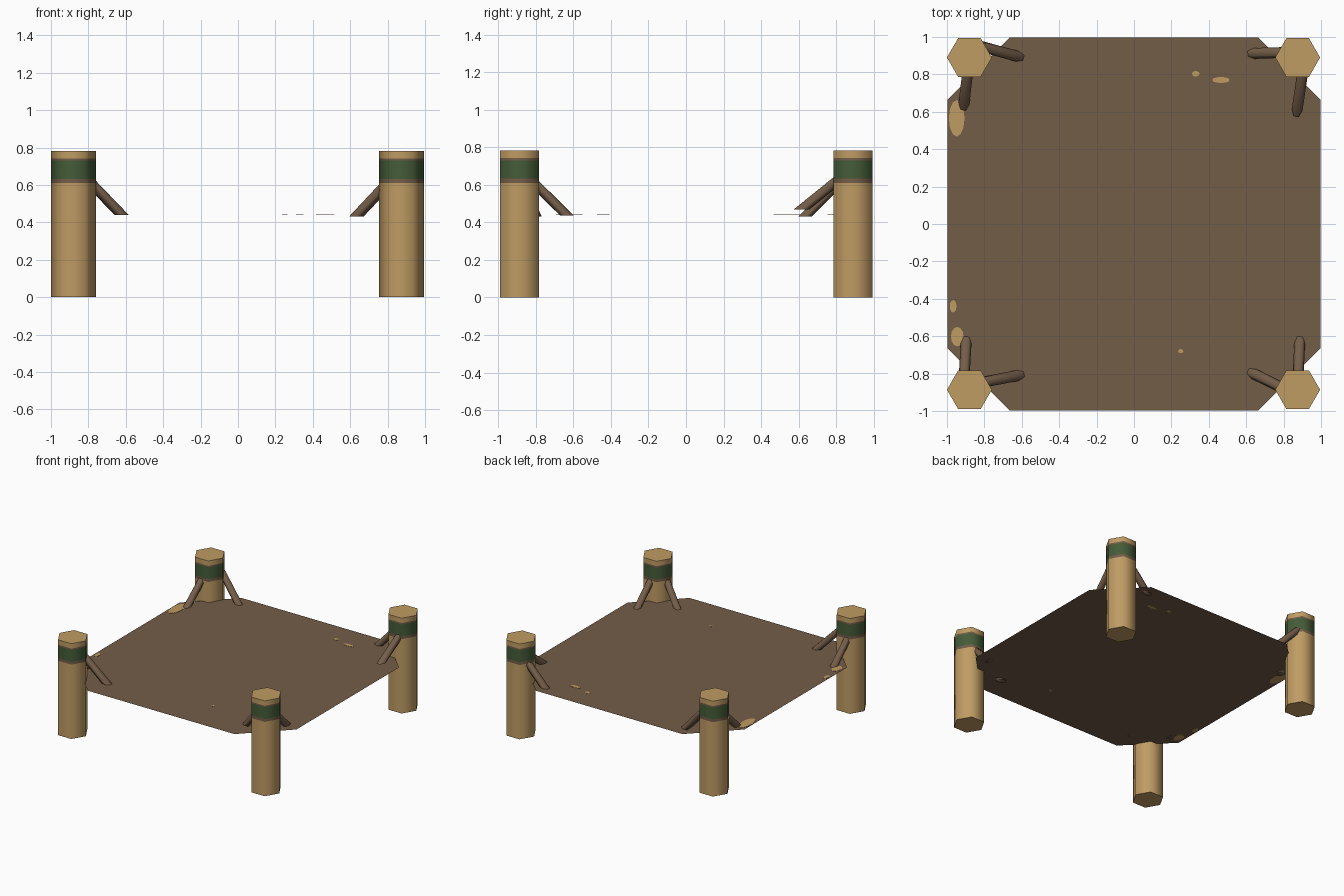
import bpy, bmesh, math
from mathutils import Vector

if "Cube" in bpy.data.objects:
    bpy.data.objects.remove(bpy.data.objects["Cube"])


def material(name, srgb):
    m = bpy.data.materials.new(name)
    lin = [c / 12.92 if c <= 0.04045 else ((c + 0.055) / 1.055) ** 2.4 for c in srgb]
    m.diffuse_color = (*lin, 1)
    m.use_nodes = True
    m.node_tree.nodes["Principled BSDF"].inputs["Base Color"].default_value = m.diffuse_color
    return m


TAN = material("tan wood", (0.75, 0.61, 0.39))
BROWN = material("brown leather", (0.455, 0.365, 0.285))
GREEN = material("green cloth", (0.27, 0.36, 0.22))


def finish(bm, name, mats, smooth=True):
    bmesh.ops.recalc_face_normals(bm, faces=bm.faces)
    me = bpy.data.meshes.new(name)
    bm.to_mesh(me)
    bm.free()
    for m in mats:
        me.materials.append(m)
    ob = bpy.data.objects.new(name, me)
    bpy.context.collection.objects.link(ob)
    if smooth:
        bpy.ops.object.select_all(action='DESELECT')
        ob.select_set(True)
        bpy.context.view_layer.objects.active = ob
        bpy.ops.object.shade_smooth_by_angle(angle=math.radians(65))
    return ob


def loft(rings, name, mats, band_mats=None, smooth=True):
    """Capped tube through rings of points; band_mats gives a material per band."""
    bm = bmesh.new()
    vs = [[bm.verts.new(p) for p in ring] for ring in rings]
    n = len(vs[0])
    for k in range(len(vs) - 1):
        for i in range(n):
            j = (i + 1) % n
            f = bm.faces.new((vs[k][i], vs[k][j], vs[k + 1][j], vs[k + 1][i]))
            f.material_index = band_mats[k] if band_mats else 0
    bm.faces.new(vs[0])
    bm.faces.new(vs[-1])
    return finish(bm, name, mats, smooth)


# hexagonal posts with a green band edged in brown
LEVELS = [0, 0.61, 0.632, 0.73, 0.742, 0.782]
BANDS = [0, 1, 2, 1, 0]


def post(name, x, y):
    rings = [[(x + 0.12 * math.cos(i * math.pi / 3), y + 0.12 * math.sin(i * math.pi / 3), z)
              for i in range(6)] for z in LEVELS]
    loft(rings, name, [TAN, BROWN, GREEN], BANDS)


for sx, side in ((-0.88, "left"), (0.875, "right")):
    for sy, end in ((-0.886, "front"), (0.89, "back")):
        post(f"{end}_{side}_post", sx, sy)


# straps sloping down from the posts, cut level at both ends
def strap(name, a, b, r=0.029):
    a, b = Vector(a), Vector(b)
    d = (b - a).normalized()
    u = d.cross(Vector((0, 0, 1))).normalized()
    v = d.cross(u)
    rings = []
    for c in (a, b):
        ring = []
        for i in range(6):
            t = i * math.pi / 3
            off = u * math.cos(t) * r + v * math.sin(t) * r
            ring.append(c + off - d * (off.z / d.z))
        rings.append(ring)
    loft(rings, name, [BROWN])


strap("front_left_strap_x", (-0.82, -0.848, 0.645), (-0.622, -0.81, 0.44))
strap("front_left_strap_y", (-0.909, -0.84, 0.64), (-0.898, -0.635, 0.437))
strap("front_right_strap_x", (0.81, -0.885, 0.62), (0.632, -0.797, 0.43))
strap("front_right_strap_y", (0.876, -0.84, 0.64), (0.886, -0.635, 0.437))
strap("back_right_strap_x", (0.81, 0.917, 0.62), (0.635, 0.912, 0.432))
strap("back_right_strap_y", (0.906, 0.84, 0.65), (0.873, 0.615, 0.468))
strap("back_left_strap_x", (-0.82, 0.95, 0.645), (-0.625, 0.897, 0.442))
strap("back_left_strap_y", (-0.886, 0.84, 0.64), (-0.91, 0.635, 0.432))

# stretched hide: flat sheet with notched corners
Z, E, N = 0.44, 0.996, 0.665
bm = bmesh.new()
outline = []
for sx, sy in ((1, 1), (-1, 1), (-1, -1), (1, -1)):
    pts = [(E * sx, N * sy), (N * sx, N * sy), (N * sx, E * sy)]
    outline += pts if sx * sy > 0 else pts[::-1]
sheet = bm.faces.new([bm.verts.new((x, y, Z)) for x, y in outline])
bmesh.ops.triangulate(bm, faces=[sheet])
finish(bm, "hide_sheet", [BROWN], smooth=False)

# pale worn spots showing on both sides of the sheet
SPOTS = [(-0.948, 0.565, 0.042, 0.098), (-0.967, -0.44, 0.018, 0.033),
         (-0.945, -0.602, 0.034, 0.052), (0.33, 0.803, 0.02, 0.015),
         (0.465, 0.77, 0.047, 0.016), (0.25, -0.68, 0.014, 0.011)]
for k, (x, y, rx, ry) in enumerate(SPOTS):
    rings = [[(x + rx * math.cos(i * math.pi / 6), y + ry * math.sin(i * math.pi / 6), z)
              for i in range(12)] for z in (Z - 0.002, Z + 0.002)]
    loft(rings, f"worn_spot_{k + 1}", [TAN], smooth=False)
